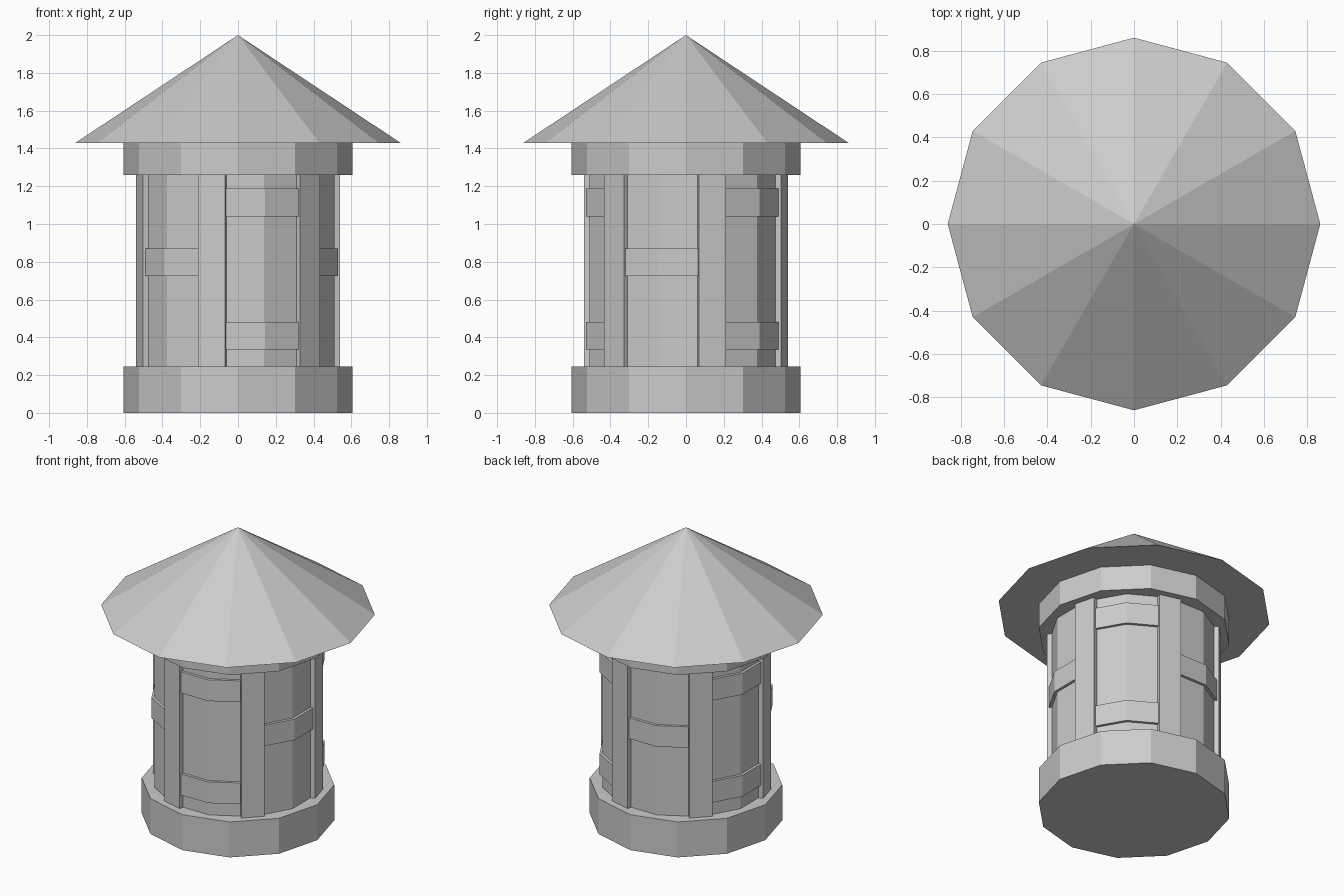
import bpy, bmesh
from math import radians, sin, cos
from mathutils import Matrix

if "Cube" in bpy.data.objects:
    bpy.data.objects.remove(bpy.data.objects["Cube"])

SIDES = 12
BASE_TOP, RING_LOW, EAVES, APEX = 0.245, 1.26, 1.43, 2.0
BODY_R, BAND_R = 0.53, 0.549
PLANK_OUT, PLANK_IN, PLANK_HALF = 0.54, 0.50, 0.074


def finish(name, bm):
    bmesh.ops.recalc_face_normals(bm, faces=bm.faces)
    mesh = bpy.data.meshes.new(name)
    bm.to_mesh(mesh)
    bm.free()
    obj = bpy.data.objects.new(name, mesh)
    bpy.context.collection.objects.link(obj)
    return obj


def drum(name, r_low, r_high, z0, z1, turn=0):
    """Twelve-sided prism or cone with its corners on multiples of 30 degrees."""
    bm = bmesh.new()
    place = Matrix.Translation((0, 0, (z0 + z1) / 2)) @ Matrix.Rotation(radians(turn), 4, 'Z')
    bmesh.ops.create_cone(bm, cap_ends=True, segments=SIDES, radius1=r_low,
                          radius2=r_high, depth=z1 - z0, matrix=place)
    return finish(name, bm)


def extrude_outline(name, outline, z0, z1, azimuth):
    """Extrude an (x, outward) outline upward, turned so it faces azimuth (0 = front)."""
    bm = bmesh.new()
    face = bm.faces.new([bm.verts.new((x, -out, z0)) for x, out in outline])
    new = bmesh.ops.extrude_face_region(bm, geom=[face])["geom"]
    top = [v for v in new if isinstance(v, bmesh.types.BMVert)]
    bmesh.ops.translate(bm, verts=top, vec=(0, 0, z1 - z0))
    bm.transform(Matrix.Rotation(radians(azimuth), 4, 'Z'))
    return finish(name, bm)


# Roof, rings and faceted body
drum("base", 0.605, 0.605, 0, BASE_TOP)
drum("body", BODY_R, BODY_R, BASE_TOP, RING_LOW, 15)
drum("top_ring", 0.605, 0.605, RING_LOW, EAVES)
drum("roof", 0.86, 0, EAVES, APEX)

# Upright planks between the panels
plank = [(-PLANK_HALF, PLANK_IN), (PLANK_HALF, PLANK_IN),
         (PLANK_HALF, PLANK_OUT), (-PLANK_HALF, PLANK_OUT)]
for i in range(6):
    extrude_outline(f"plank_{i + 1}", plank, BASE_TOP, RING_LOW, -15 + 60 * i)

# Bands bent over each panel: a pair on one panel, a single one on the next
END = radians(21.8)


def arc(radius):
    r_end = radius * cos(radians(15)) / cos(END - radians(15))
    return [(-r_end * sin(END), r_end * cos(END)), (0, radius),
            (r_end * sin(END), r_end * cos(END))]


band = arc(BAND_R) + arc(BODY_R - 0.01)[::-1]
for i in range(6):
    levels = [(0.335, 0.482), (1.04, 1.187)] if i % 2 == 0 else [(0.725, 0.87)]
    for j, (z0, z1) in enumerate(levels):
        extrude_outline(f"band_{i + 1}_{j + 1}", band, z0, z1, 15 + 60 * i)
